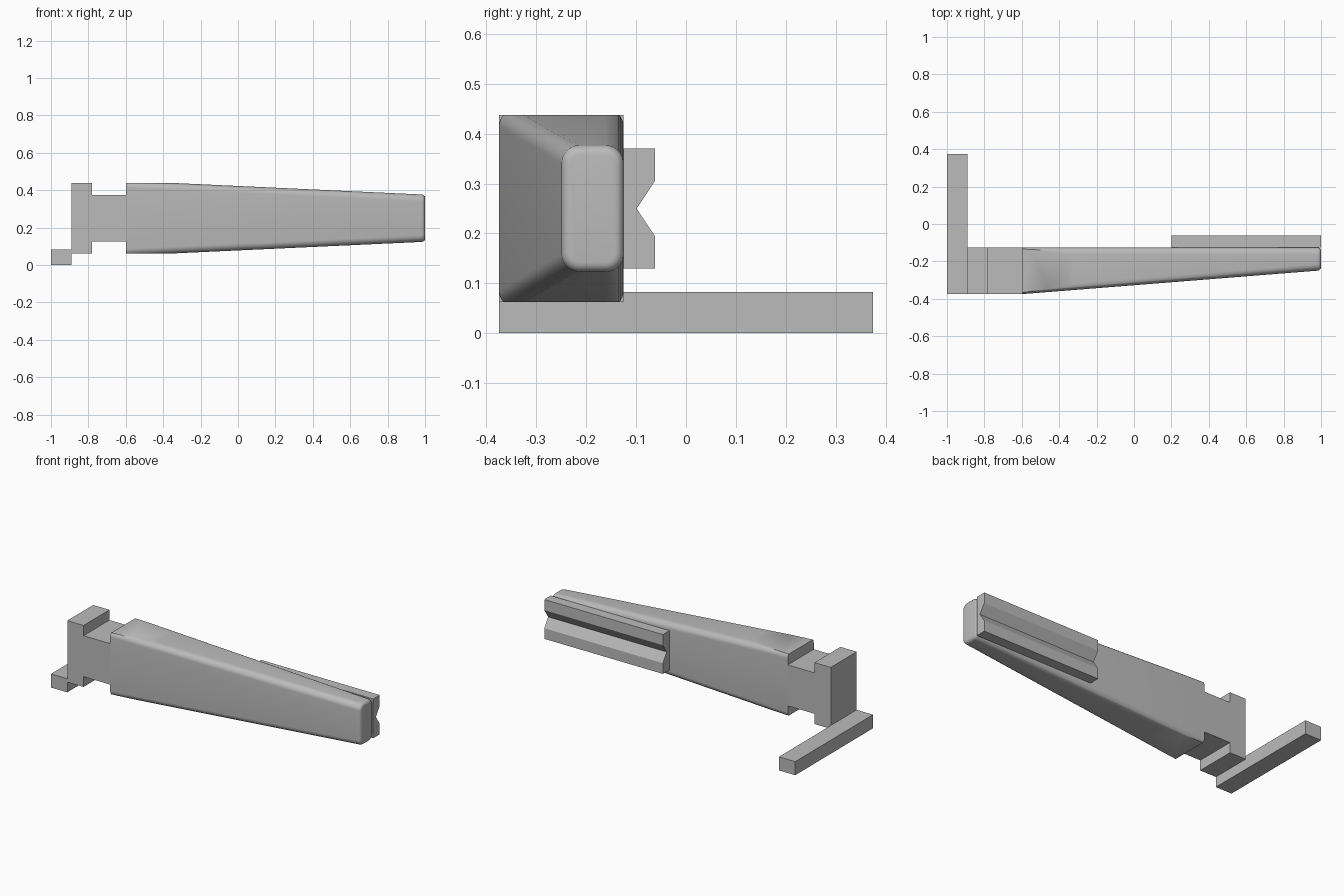
import bpy
import bmesh
import math

cube = bpy.data.objects.get("Cube")
if cube:
    bpy.data.objects.remove(cube, do_unlink=True)

grey = bpy.data.materials.new("plain grey")
grey.use_nodes = True
colour = (0.5, 0.5, 0.5, 1)
grey.diffuse_color = colour
grey.node_tree.nodes["Principled BSDF"].inputs["Base Color"].default_value = colour

BACK, FRONT = -0.125, -0.375   # back and front planes of the arm
MID = 0.25                     # height of the arm's centre line
HALF = 0.1875                  # half height of the flange and arm


def finish(name, bm):
    bmesh.ops.recalc_face_normals(bm, faces=bm.faces)
    mesh = bpy.data.meshes.new(name)
    bm.to_mesh(mesh)
    bm.free()
    mesh.materials.append(grey)
    obj = bpy.data.objects.new(name, mesh)
    bpy.context.collection.objects.link(obj)
    return obj


def prism(name, points, offset):
    """Extrude a closed profile along an offset."""
    bm = bmesh.new()
    face = bm.faces.new([bm.verts.new(p) for p in points])
    ext = bmesh.ops.extrude_face_region(bm, geom=[face], use_keep_orig=True)
    verts = [v for v in ext["geom"] if isinstance(v, bmesh.types.BMVert)]
    bmesh.ops.translate(bm, verts=verts, vec=offset)
    return finish(name, bm)


# Foot bar across the left end of the front view
prism("foot_bar", [(-1, FRONT, 0), (-0.89, FRONT, 0), (-0.89, FRONT, 0.083), (-1, FRONT, 0.083)],
      (0, 0.75, 0))

# Flange and narrower neck in one stepped profile
half_profile = [(-0.89, HALF), (-0.78, HALF), (-0.78, 0.125), (-0.6, 0.125)]
outline = half_profile + [(x, -h) for x, h in reversed(half_profile)]
prism("flange_and_neck", [(x, FRONT, MID + h) for x, h in outline], (0, BACK - FRONT, 0))

# Grooved rail on the back of the arm
rail = [(BACK, 0.13), (-0.0625, 0.13), (-0.0625, 0.195), (-0.099, MID),
        (-0.0625, 0.305), (-0.0625, 0.37), (BACK, 0.37)]
prism("grooved_rail", [(0.2, y, z) for y, z in rail], (0.8, 0, 0))

# Tapered arm: a loft with rounded edges, trimmed flat at the wide end
bm = bmesh.new()
rings = []
for x, front, half in ((-0.6, FRONT, 0.2), (1, -0.248, 0.126)):
    corners = ((front, -half), (BACK, -half), (BACK, half), (front, half))
    rings.append([bm.verts.new((x, y, MID + h)) for y, h in corners])
for ring in rings:
    bm.faces.new(ring)
for i in range(4):
    j = (i + 1) % 4
    bm.faces.new((rings[0][i], rings[0][j], rings[1][j], rings[1][i]))
bmesh.ops.recalc_face_normals(bm, faces=bm.faces)

long_edges = [e for e in bm.edges if abs(e.verts[0].co.x - e.verts[1].co.x) > 1]
bmesh.ops.bevel(bm, geom=long_edges, offset=0.036, offset_type='OFFSET',
                segments=8, profile=0.5, affect='EDGES')
tip_edges = [e for e in bm.edges if all(v.co.x > 0.99 for v in e.verts)]
bmesh.ops.bevel(bm, geom=tip_edges, offset=0.018, offset_type='OFFSET',
                segments=5, profile=0.5, affect='EDGES')

for side in (1, -1):
    cut = bmesh.ops.bisect_plane(bm, geom=bm.verts[:] + bm.edges[:] + bm.faces[:],
                                 plane_co=(0, 0, MID + side * HALF),
                                 plane_no=(0, 0, side), clear_outer=True)
    rim = [e for e in cut["geom_cut"] if isinstance(e, bmesh.types.BMEdge)]
    bmesh.ops.holes_fill(bm, edges=[e for e in rim if e.is_boundary], sides=0)
arm = finish("tapered_arm", bm)

bpy.ops.object.select_all(action='DESELECT')
arm.select_set(True)
bpy.context.view_layer.objects.active = arm
bpy.ops.object.shade_smooth_by_angle(angle=math.radians(30))
